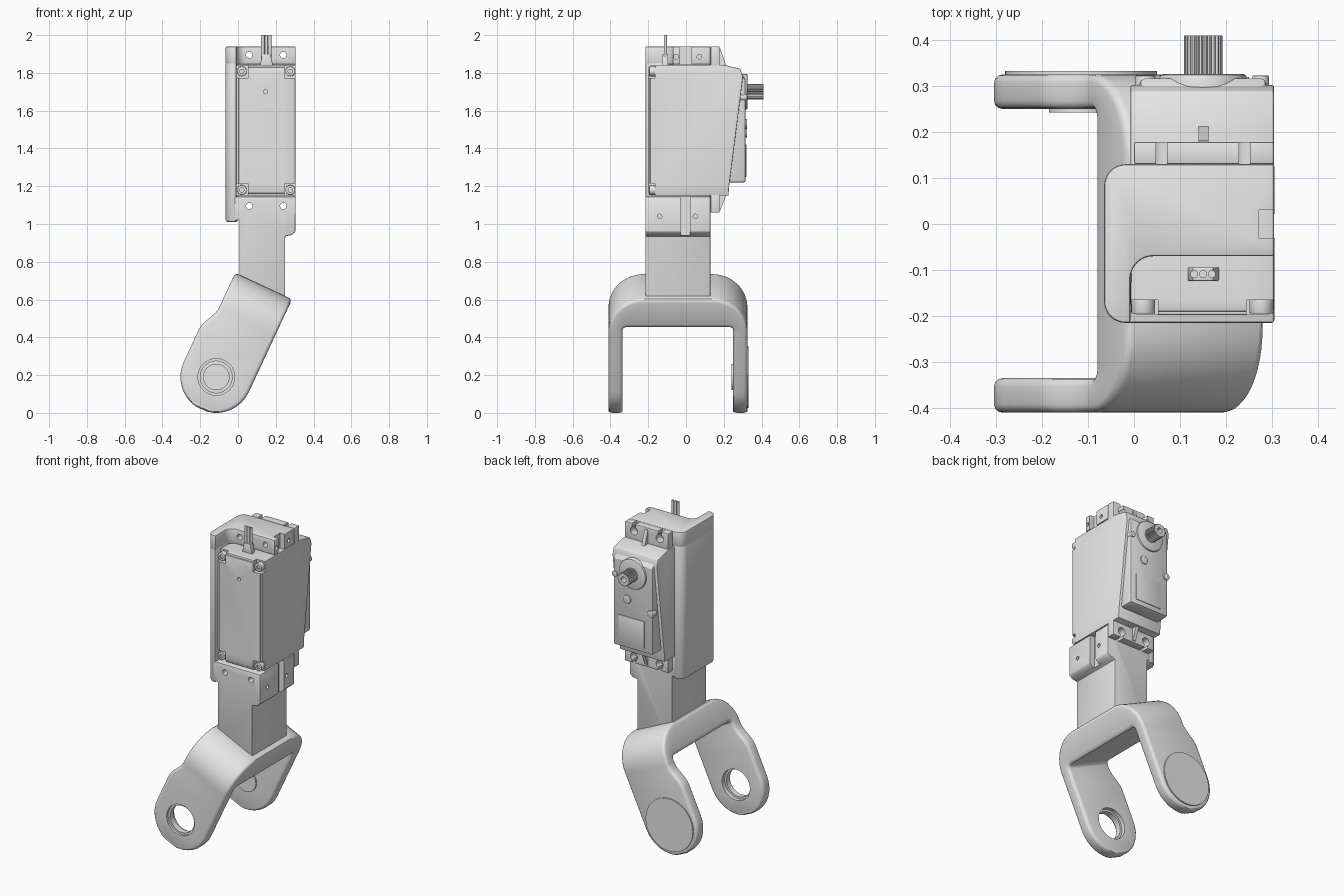
import bpy, bmesh
from math import sin, cos, pi, radians
from mathutils import Matrix, Vector

cube = bpy.data.objects.get("Cube")
if cube:
    bpy.data.objects.remove(cube)

grey = bpy.data.materials.new("plain_grey")
grey.use_nodes = True
grey.diffuse_color = (0.8, 0.8, 0.8, 1)
grey.node_tree.nodes["Principled BSDF"].inputs["Base Color"].default_value = (0.8, 0.8, 0.8, 1)


def make(name, bm):
    bmesh.ops.recalc_face_normals(bm, faces=bm.faces)
    mesh = bpy.data.meshes.new(name)
    bm.to_mesh(mesh)
    bm.free()
    mesh.materials.append(grey)
    ob = bpy.data.objects.new(name, mesh)
    bpy.context.collection.objects.link(ob)
    return ob


def finish(ob, bevel=0, cutters=(), segments=2):
    """Bevel, cut and smooth a part, applying each modifier."""
    bpy.ops.object.select_all(action='DESELECT')
    ob.select_set(True)
    bpy.context.view_layer.objects.active = ob
    if bevel:
        mod = ob.modifiers.new("bevel", 'BEVEL')
        mod.width, mod.segments = bevel, segments
        mod.limit_method, mod.angle_limit = 'ANGLE', radians(40)
        mod.use_clamp_overlap = False
        bpy.ops.object.modifier_apply(modifier=mod.name)
    for cutter in cutters:
        mod = ob.modifiers.new("cut", 'BOOLEAN')
        mod.operation, mod.solver, mod.object = 'DIFFERENCE', 'EXACT', cutter
        bpy.ops.object.modifier_apply(modifier=mod.name)
    bpy.ops.object.shade_smooth_by_angle(angle=radians(32))
    return ob


def prism(name, axis, pts, lo, hi):
    """Extrude a closed 2D profile along an axis."""
    place = {'x': lambda a, b, t: (t, a, b),
             'y': lambda a, b, t: (a, t, b),
             'z': lambda a, b, t: (a, b, t)}[axis]
    bm = bmesh.new()
    ends = [[bm.verts.new(place(a, b, t)) for a, b in pts] for t in (lo, hi)]
    for ring in ends:
        bm.faces.new(ring)
    n = len(pts)
    for i in range(n):
        j = (i + 1) % n
        bm.faces.new((ends[0][i], ends[0][j], ends[1][j], ends[1][i]))
    return make(name, bm)


def box(name, x, y, z):
    return prism(name, 'z', [(x[0], y[0]), (x[1], y[0]), (x[1], y[1]), (x[0], y[1])], *z)


def arc(c, r, a, b, n=8):
    return [(c[0] + r * cos(radians(a + (b - a) * i / n)),
             c[1] + r * sin(radians(a + (b - a) * i / n))) for i in range(n + 1)]


def rod(name, axis, c, r, lo, hi, n=32):
    return prism(name, axis, arc(c, r, 0, 360 - 360 / n, n - 1), lo, hi)


def drop(cutters):
    for c in cutters:
        bpy.data.objects.remove(c)


# Tilted fork: a strip swept round a U, with rounded lug ends
PIVOT, TILT, R = Vector((-0.115, 0, 0.19)), radians(25), 0.19
MID_Y, OUT_Y, IN_Y = -0.0425, -0.41, -0.335
rows = []
for i in range(9):
    a = radians(80 - 10 * i)
    rows.append(((IN_Y, -R * sin(a)), (OUT_Y, -R * sin(a)), -R * cos(a), R * cos(a)))
for i in range(11):
    k = i / 10
    v = 0.19 + 0.15 * k
    rows.append(((IN_Y, v), (OUT_Y, v), -R + 0.048 * k * k * (3 - 2 * k), R))
for p, q in zip(arc((IN_Y + 0.02, 0.353), 0.02, 180, 90, 12),
                arc((OUT_Y + 0.19, 0.352), 0.19, 180, 90, 12)):
    rows.append((p, q, -0.142, R))
rows += [((2 * MID_Y - p[0], p[1]), (2 * MID_Y - q[0], q[1]), a, b)
         for p, q, a, b in reversed(rows)]
bm = bmesh.new()
rings = [[bm.verts.new((u, *p)) for u, p in ((a, p), (b, p), (b, q), (a, q))]
         for p, q, a, b in rows]
bm.faces.new(rings[0])
bm.faces.new(rings[-1])
for r0, r1 in zip(rings, rings[1:]):
    for i in range(4):
        j = (i + 1) % 4
        bm.faces.new((r0[i], r0[j], r1[j], r1[i]))
bm.transform(Matrix.Translation(PIVOT) @ Matrix.Rotation(TILT, 4, 'Y'))
hub = (PIVOT.x, PIVOT.z)
cuts = [rod("cut_bore", 'y', hub, 0.084, -0.5, -0.3, 48),
        rod("cut_rim", 'y', hub, 0.097, -0.5, -0.395, 48),
        rod("cut_seat", 'y', hub, 0.097, -0.36, -0.3, 48)]
finish(make("fork", bm), 0.018, cuts, 3)
drop(cuts)
finish(rod("fork_outer_disc", 'y', hub, 0.165, 0.32, 0.332, 64))
finish(rod("fork_inner_disc", 'y', hub, 0.07, 0.242, 0.26, 48))

# Neck and lower clamp in one profile
neck = [(0.007, 0.58), (0.25, 0.58), (0.25, 0.935), (0.285, 0.942), (0.305, 0.96),
        (0.305, 1.145), (-0.02, 1.145), (-0.02, 1.02), (0.007, 1.02)]
cuts = [box("cut_slot", (0.272, 0.4), (-0.03, 0.022), (0.9, 1.2))]
cuts += [rod("cut_pin", 'x', (y, 1.04), 0.012, 0.27, 0.4, 16) for y in (-0.14, 0.05)]
cuts += [rod("cut_screw", 'y', (x, 1.095), 0.017, -0.3, 0.3, 24) for x in (0.06, 0.24)]
finish(prism("neck_and_lower_clamp", 'y', neck, -0.215, 0.13), 0.006, cuts)
drop(cuts)

# Back plate and hooked upper clamp
rounded = arc((-0.018, 0.083), 0.047, 90, 180) + arc((-0.018, -0.168), 0.047, 180, 270)
finish(prism("back_plate", 'z', [(0.0, 0.13)] + rounded + [(-0.008, -0.215)], 1.01, 1.86), 0.012)
hook = ([(0.305, 0.13)] + rounded + [(-0.008, -0.215)]
        + arc((0.042, -0.12), 0.05, 180, 90) + [(0.305, -0.07)])
cuts = [box("cut_slot", (0.272, 0.4), (-0.032, 0.03), (1.8, 2.0))]
cuts += [rod("cut_pin", 'x', (y, 1.885), 0.012, 0.27, 0.4, 16) for y in (-0.052, 0.07)]
cuts += [rod("cut_screw", 'y', (x, 1.895), 0.017, -0.1, 0.3, 24) for x in (0.06, 0.24)]
finish(prism("upper_clamp", 'z', hook, 1.845, 1.94), 0.006, cuts)
drop(cuts)

# Servo case with notched corners and a front panel
corners = [(x, z) for x in (0.02, 0.277) for z in (1.18, 1.808)]
case = [(-0.19, 1.15), (0.225, 1.15), (0.228, 1.2), (0.302, 1.78), (0.288, 1.822), (0.2, 1.842),
        (-0.19, 1.842)]
cuts = [box("cut_corner", (x - 0.032, x + 0.032), (-0.3, -0.165), (z - 0.034, z + 0.034))
        for x, z in corners]
cuts.append(rod("cut_hole", 'y', (0.145, 1.7), 0.011, -0.3, -0.17, 16))
finish(prism("servo_case", 'x', case, -0.008, 0.304), 0.004, cuts)
finish(box("front_panel", (0.003, 0.294), (-0.198, -0.185), (1.162, 1.83)), 0.004, cuts)
drop(cuts)
for x, z in corners:
    socket = rod("cut_socket", 'y', (x, z), 0.013, -0.3, -0.185, 6)
    finish(rod("corner_screw", 'y', (x, z), 0.026, -0.195, -0.15, 24), 0.003, [socket])
    drop([socket])

# Mounting ears with open screw slots and a gusset
for name, tip, root in (("upper", 1.94, 1.82), ("lower", 1.06, 1.17)):
    out = 1 if tip > root else -1
    hole_z = 1.895 if out > 0 else 1.1
    cuts = []
    for x in (0.06, 0.24):
        cuts.append(rod("cut_hole", 'y', (x, hole_z), 0.025, 0.1, 0.2, 24))
        cuts.append(box("cut_slot", (x - 0.012, x + 0.012), (0.1, 0.2),
                        sorted((hole_z, tip + 0.05 * out))))
    finish(box(name + "_ear", (0.0, 0.304), (0.13, 0.178), sorted((tip, root))), 0.004, cuts)
    drop(cuts)
    prism(name + "_gusset", 'x', [(0.17, tip - 0.012 * out), (0.182, tip - 0.012 * out),
                                  (0.212, root + 0.02 * out), (0.212, root), (0.17, root)],
          0.14, 0.162)

# Gear cover with raised details
cover = [(0.19, 1.825), (0.288, 1.805), (0.316, 1.765), (0.316, 1.22), (0.2, 1.22)]
finish(prism("gear_cover", 'x', cover, 0.012, 0.288), 0.012)
finish(box("cover_panel", (0.07, 0.25), (0.31, 0.32), (1.25, 1.42)), 0.002)
for x, z, r in ((0.19, 1.53, 0.027), (0.025, 1.48, 0.022), (0.275, 1.67, 0.018)):
    finish(rod("cover_stud", 'y', (x, z), r, 0.28, 0.323, 24), 0.003)
finish(rod("shaft_boss", 'y', (0.15, 1.7), 0.095, 0.24, 0.326, 48), 0.008)

# Splined output shaft
TEETH = 24
spline = [(0.15 + r * cos(a), 1.7 + r * sin(a))
          for i in range(TEETH)
          for r, a in ((0.036, 2 * pi * i / TEETH), (0.042, 2 * pi * (i + 0.35) / TEETH),
                       (0.042, 2 * pi * (i + 0.65) / TEETH))]
bore = rod("cut_bore", 'y', (0.15, 1.7), 0.017, 0.35, 0.5, 24)
finish(prism("output_shaft", 'y', spline, 0.3, 0.41), 0, [bore])
drop([bore])

# Cable with strain relief
finish(prism("strain_relief", 'y', [(0.115, 1.83), (0.187, 1.83), (0.172, 1.9), (0.128, 1.9)],
             -0.124, -0.094), 0.003)
for i in range(3):
    finish(rod("wire", 'z', (0.131 + 0.019 * i, -0.109), 0.0085, 1.84, 2.0, 16))
